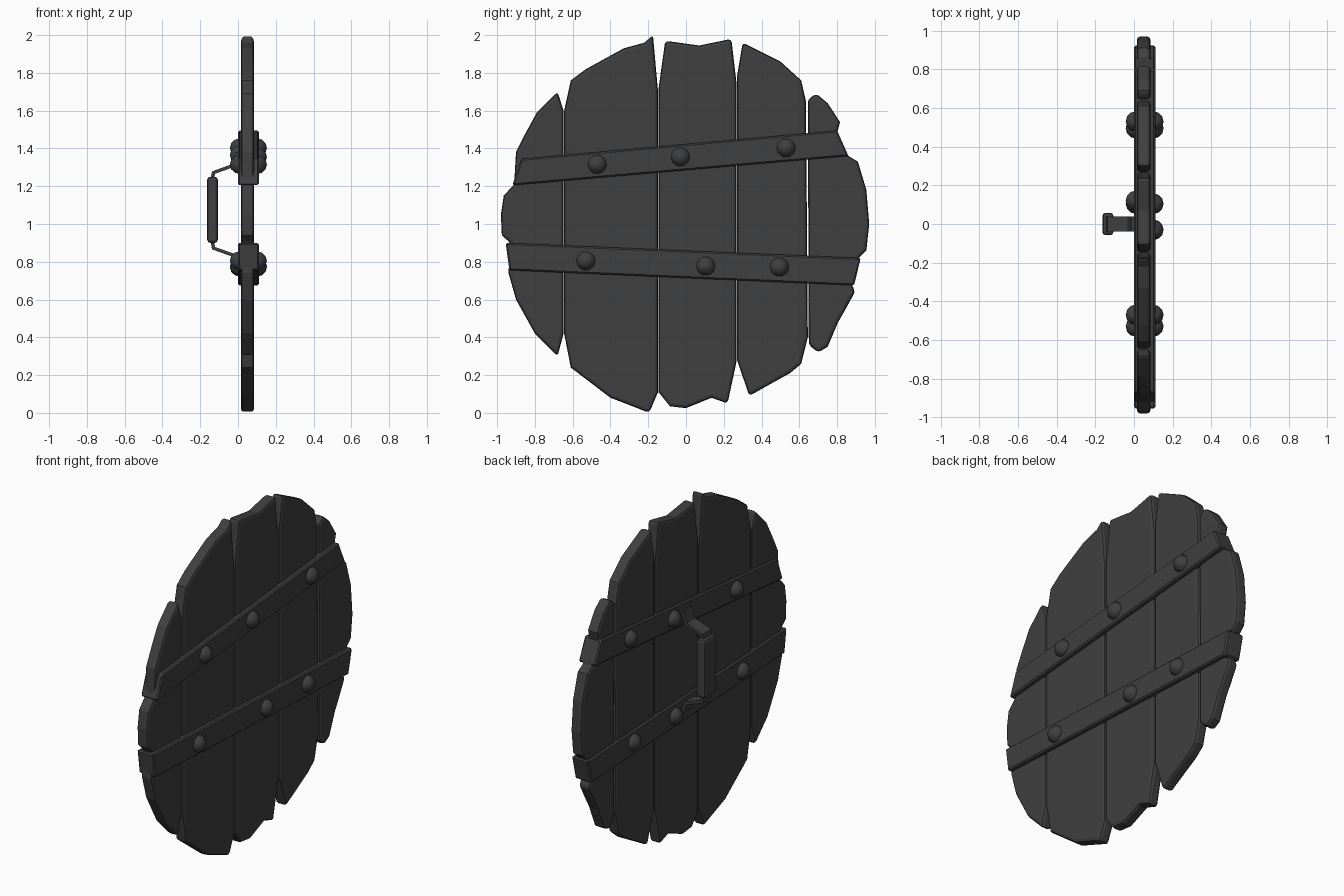
import bpy, bmesh, math

default_cube = bpy.data.objects.get("Cube")
if default_cube:
    bpy.data.objects.remove(default_cube)

# One dark material for every part
dark = bpy.data.materials.new("dark grey")
dark.use_nodes = True
tone = (0.05, 0.05, 0.05, 1)
dark.diffuse_color = tone
dark.node_tree.nodes["Principled BSDF"].inputs["Base Color"].default_value = tone


def finish(name, bm, bevel=0, segments=1):
    """Turn a bmesh into a named object with an optional soft edge."""
    bmesh.ops.recalc_face_normals(bm, faces=bm.faces)
    mesh = bpy.data.meshes.new(name)
    bm.to_mesh(mesh)
    bm.free()
    obj = bpy.data.objects.new(name, mesh)
    bpy.context.collection.objects.link(obj)
    mesh.materials.append(dark)
    if bevel:
        mod = obj.modifiers.new("soft edge", "BEVEL")
        mod.width = bevel
        mod.segments = segments
        mod.limit_method = "ANGLE"
        mod.angle_limit = math.radians(50)
    return obj


def slab(name, outline, near, far, bevel, segments=1):
    """Extrude a (y, z) outline along x."""
    bm = bmesh.new()
    face = bm.faces.new([bm.verts.new((near, y, z)) for y, z in outline])
    grown = bmesh.ops.extrude_face_region(bm, geom=[face])
    for item in grown["geom"]:
        if isinstance(item, bmesh.types.BMVert):
            item.co.x = far
    return finish(name, bm, bevel, segments)


def plank(name, outline):
    return slab(name, outline, 0.015, 0.085, 0.017, 2)


# Rough wooden planks
plank("plank_back_edge", [
    (.645, 1.66), (.69, 1.69), (.75, 1.64), (.815, 1.54), (.8, 1.48), (.86, 1.36),
    (.91, 1.33), (.955, 1.18), (.97, 1), (.955, .86), (.915, .82), (.87, .7),
    (.895, .64), (.845, .55), (.805, .48), (.75, .35), (.7, .32), (.65, .36)])
plank("plank_back_inner", [
    (.27, 1.78), (.3, 1.96), (.4, 1.91), (.5, 1.86), (.61, 1.76), (.635, 1.65),
    (.645, .4), (.61, .26), (.55, .21), (.46, .16), (.335, .09), (.27, .28)])
plank("plank_middle", [
    (-.145, 1.72), (-.11, 1.97), (.07, 1.945), (.24, 1.98), (.267, 1.75), (.267, .27),
    (.22, .05), (.135, .08), (0, .025), (-.085, .035), (-.145, .11)])
plank("plank_front_inner", [
    (-.645, 1.6), (-.61, 1.76), (-.53, 1.82), (-.33, 1.93), (-.22, 1.96), (-.175, 2),
    (-.148, 1.7), (-.148, .11), (-.195, 0), (-.27, .03), (-.4, .08), (-.61, .24),
    (-.645, .42)])
plank("plank_front_edge", [
    (-.68, 1.7), (-.648, 1.6), (-.648, .42), (-.68, .3), (-.8, .42), (-.9, .6),
    (-.94, .74), (-.93, .9), (-.975, .94), (-.98, 1.05), (-.965, 1.15), (-.91, 1.21),
    (-.9, 1.38), (-.85, 1.48), (-.79, 1.59)])

# Two slanted bands that clamp the planks on both sides
slab("upper_band", [(-.87, 1.345), (-.92, 1.205), (.86, 1.36), (.8, 1.495)], 0, 0.11, 0.008)
slab("lower_band", [(-.955, .9), (-.935, .755), (.89, .675), (.925, .82)], 0, 0.11, 0.008)


# Domed rivets on both sides
def rivet(name, x, y, z):
    bpy.ops.mesh.primitive_uv_sphere_add(
        segments=10, ring_count=6, radius=0.053, location=(x, y, z),
        rotation=(0, math.pi / 2, 0))
    obj = bpy.context.object
    obj.name = name
    obj.data.materials.append(dark)
    bpy.ops.object.shade_smooth_by_angle(angle=math.radians(50))


lower_spots = [(-.53, .805), (.105, .777), (.495, .772)]
outer_spots = [(-.47, 1.315), (-.03, 1.355), (.53, 1.403)]
inner_spots = [(-.47, 1.315), (.12, 1.365), (.53, 1.403)]
for side, x, spots in (("outer", 0.1, outer_spots + lower_spots),
                       ("inner", 0.01, inner_spots + lower_spots)):
    for number, (y, z) in enumerate(spots):
        rivet(f"{side}_rivet_{number + 1}", x, y, z)

# Bent handle strap
strap_path = [(-.005, 1.38), (-.025, 1.31), (-.13, 1.272), (-.135, 1.24),
              (-.135, .91), (-.13, .872), (-.025, .835), (-.005, .78)]
bm = bmesh.new()
rows = [[bm.verts.new((x, y, z)) for y in (-.04, .04)] for x, z in strap_path]
for a, b in zip(rows, rows[1:]):
    bm.faces.new((a[0], a[1], b[1], b[0]))
strap = finish("handle_strap", bm)
thicken = strap.modifiers.new("thickness", "SOLIDIFY")
thicken.thickness = 0.02
thicken.offset = 0

# Chunky grip around the strap
slab("handle_grip", [(-.058, .9), (.058, .9), (.058, 1.25), (-.058, 1.25)],
     -0.163, -0.107, 0.016, 2)
